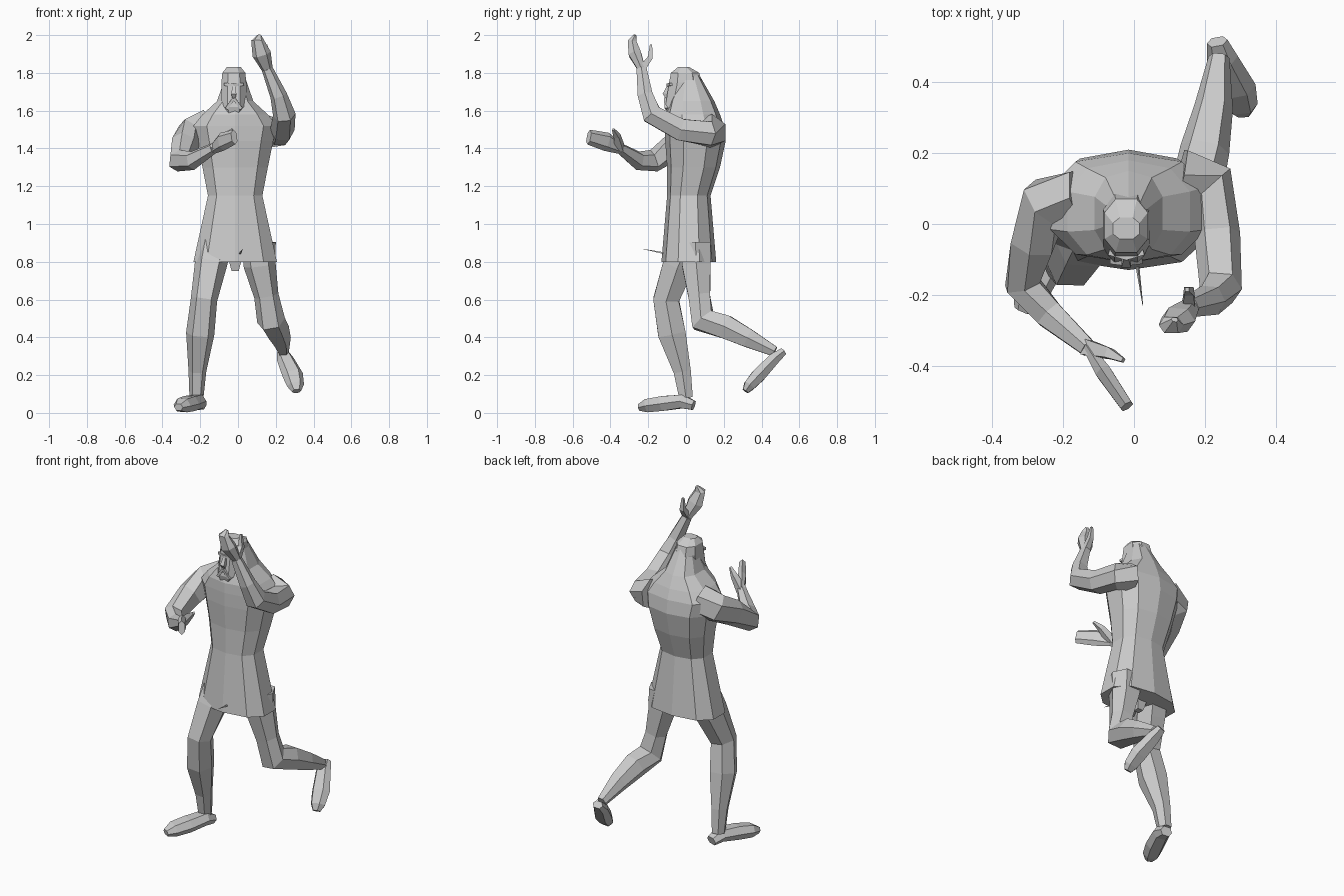
import bpy, bmesh, math
from mathutils import Vector

cube = bpy.data.objects.get("Cube")
if cube:
    bpy.data.objects.remove(cube, do_unlink=True)

grey = bpy.data.materials.new("plain grey")
grey.use_nodes = True
tone = (.6, .6, .6, 1)
grey.diffuse_color = tone
grey.node_tree.nodes["Principled BSDF"].inputs["Base Color"].default_value = tone

SIDEWAYS = Vector((1, 0, 0))
UPRIGHT = Vector((0, 0, 1))


def skin(name, rings):
    """Join equal-sized rings of points into a closed, flat-shaded body."""
    bm = bmesh.new()
    loops = [[bm.verts.new(point) for point in ring] for ring in rings]
    for lower, upper in zip(loops, loops[1:]):
        for i in range(len(lower)):
            bm.faces.new((lower[i - 1], lower[i], upper[i], upper[i - 1]))
    bm.faces.new(loops[0])
    bm.faces.new(loops[-1])
    bmesh.ops.recalc_face_normals(bm, faces=bm.faces)
    mesh = bpy.data.meshes.new(name)
    bm.to_mesh(mesh)
    bm.free()
    mesh.materials.append(grey)
    bpy.context.collection.objects.link(bpy.data.objects.new(name, mesh))


def outline(sides, power, turn):
    """Corners of a rounded box that fits a unit square, from the front round."""
    def push(value):
        return math.copysign(abs(value) ** power, value)

    angles = [math.tau * i / sides + turn for i in range(sides)]
    return [(push(math.sin(angle)), -push(math.cos(angle))) for angle in angles]


def stack(name, levels, middle, sides, turn):
    """Level rings given as height, half width, front and back."""
    rings = []
    for height, half, front, back in levels:
        centre, depth = (front + back) / 2, (back - front) / 2
        rings.append([(middle + across * half, centre + along * depth, height)
                      for across, along in outline(sides, .8, turn)])
    skin(name, rings)


def limb(name, joints, widths, depth=1, side=SIDEWAYS, sides=6):
    """Tube through the joints, with a half-width along side at each joint."""
    points = [Vector(joint) for joint in joints]
    steps = [(end - start).normalized() for start, end in zip(points, points[1:])]
    befores, afters = steps[:1] + steps, steps + steps[-1:]
    rings = []
    for point, width, before, after in zip(points, widths, befores, afters):
        along = (before + after).normalized()
        wide = (side - along * side.dot(along)).normalized()
        thick = along.cross(wide) * depth
        rings.append([point + (wide * u + thick * v) * width
                      for u, v in outline(sides, .85, math.pi / sides)])
    skin(name, rings)


# Tunic with flared skirt, narrow waist and broad hunched back
stack("tunic", [
    (.8, .23, -.13, .16),
    (1.15, .15, -.1, .13),
    (1.3, .18, -.1, .18),
    (1.44, .21, -.11, .21),
    (1.52, .23, -.11, .2),
    (1.58, .18, -.11, .18),
    (1.65, .1, -.09, .15),
    (1.79, .05, -.03, .07),
], middle=-.015, sides=10, turn=0)

# Head and face
face = -.022
stack("head", [
    (1.57, .05, -.1, 0),
    (1.62, .07, -.115, .05),
    (1.75, .07, -.095, .09),
    (1.8, .065, -.085, .075),
    (1.83, .04, -.045, .02),
], middle=face, sides=8, turn=math.pi / 8)
limb("nose", [(face, -.09, 1.74), (face, -.11, 1.69), (face, -.1, 1.67)],
     [.008, .018, .012], sides=4)
limb("brow", [(face - .05, -.08, 1.74), (face, -.095, 1.735), (face + .05, -.08, 1.74)],
     [.01, .01, .01], side=UPRIGHT, sides=4)
for label, way in (("left", 1), ("right", -1)):
    limb(label + "_moustache", [(face, -.11, 1.665), (face + way * .04, -.105, 1.61)],
         [.01, .01], sides=4)

# Raised left arm
left_wrist = (.155, -.235, 1.82)
limb("left_arm", [(.13, .13, 1.49), (.22, .11, 1.48), (.235, -.03, 1.5),
                  (.245, -.18, 1.58), (.215, -.215, 1.68), left_wrist],
     [.09, .07, .065, .06, .045, .03])
limb("left_hand", [left_wrist, (.125, -.27, 1.9), (.105, -.285, 1.97), (.115, -.27, 2)],
     [.03, .05, .035, .01], depth=.75)
limb("left_thumb", [left_wrist, (.155, -.19, 1.88), (.15, -.185, 1.95)],
     [.025, .018, .008], sides=4)

# Right arm bent across the chest
right_wrist = (-.13, -.35, 1.4)
limb("right_arm", [(-.15, .08, 1.52), (-.25, .06, 1.48), (-.285, -.05, 1.42),
                   (-.315, -.17, 1.335), (-.24, -.255, 1.335), right_wrist],
     [.09, .085, .075, .06, .05, .03], depth=.9, side=UPRIGHT)
limb("right_hand", [right_wrist, (-.085, -.42, 1.435), (-.02, -.515, 1.46)],
     [.03, .05, .04], depth=.5, side=UPRIGHT)
limb("right_thumb", [right_wrist, (-.07, -.365, 1.465), (-.03, -.385, 1.5)],
     [.03, .02, .008], side=UPRIGHT, sides=4)

# Standing right leg
right_ankle = (-.22, 0, .08)
limb("right_leg", [(-.12, .01, .9), (-.145, -.04, .78), (-.18, -.105, .6),
                   (-.2, -.075, .42), (-.215, -.02, .22), right_ankle],
     [.09, .085, .07, .075, .047, .037], depth=1.1)
limb("right_foot", [(-.2, .04, .04), (-.215, -.02, .06), (-.255, -.12, .05),
                    (-.295, -.2, .04), (-.315, -.245, .03)],
     [.035, .05, .055, .05, .025], depth=.8)

# Trailing left leg with lifted foot
limb("left_leg", [(.11, .05, .9), (.115, .055, .78), (.15, .07, .62), (.175, .09, .49),
                  (.2, .21, .455), (.225, .33, .395), (.24, .47, .325)],
     [.09, .085, .065, .075, .07, .055, .03])
limb("left_foot", [(.235, .515, .325), (.25, .465, .285), (.29, .385, .2),
                   (.305, .335, .145), (.31, .315, .115)],
     [.03, .045, .055, .045, .025], depth=.75)

# Gusset between the legs and thin pin at the front of the skirt
limb("gusset", [(-.015, .02, .85), (-.015, .02, .75)], [.06, .025], sides=4)
limb("pin", [(.01, -.12, .845), (.025, -.23, .868)], [.006, .001], sides=3)
